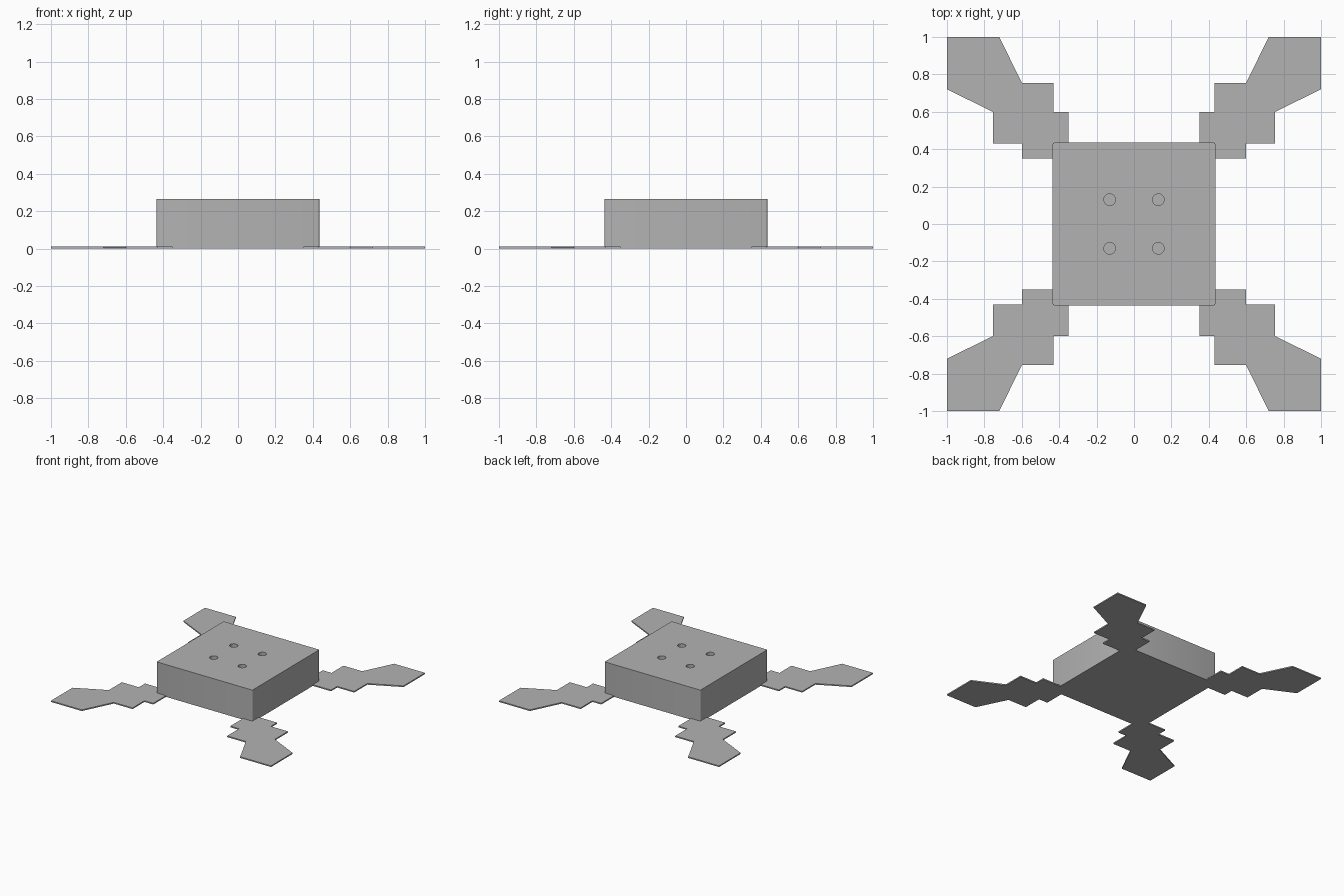
import bpy, bmesh
from mathutils import Matrix

if "Cube" in bpy.data.objects:
    bpy.data.objects.remove(bpy.data.objects["Cube"])

HALF, HEIGHT, THICK = 0.435, 0.265, 0.01

grey = bpy.data.materials.new("light_grey")
grey.diffuse_color = (0.45, 0.45, 0.45, 1)
grey.use_nodes = True
grey.node_tree.nodes["Principled BSDF"].inputs["Base Color"].default_value = grey.diffuse_color


def make_object(name, bm):
    bmesh.ops.recalc_face_normals(bm, faces=bm.faces)
    mesh = bpy.data.meshes.new(name)
    bm.to_mesh(mesh)
    bm.free()
    mesh.materials.append(grey)
    obj = bpy.data.objects.new(name, mesh)
    bpy.context.collection.objects.link(obj)
    return obj


# Square block with slightly rounded upright edges
bm = bmesh.new()
bmesh.ops.create_cube(bm, size=1, matrix=Matrix.Translation((0, 0, HEIGHT / 2))
                      @ Matrix.Diagonal((2 * HALF, 2 * HALF, HEIGHT, 1)))
upright = [e for e in bm.edges if abs(e.verts[0].co.z - e.verts[1].co.z) > 0.1]
bmesh.ops.bevel(bm, geom=upright, offset=0.01, segments=4, profile=0.5, affect='EDGES')
block = make_object("block", bm)

# Four shallow round holes in the top
bm = bmesh.new()
for x in (-0.13, 0.13):
    for y in (-0.13, 0.13):
        bmesh.ops.create_cone(bm, cap_ends=True, segments=32, radius1=0.031, radius2=0.031,
                              depth=0.06, matrix=Matrix.Translation((x, y, HEIGHT)))
cutter = make_object("hole_cutter", bm)
cutter.hide_render = True
cutter.hide_set(True)
cut = block.modifiers.new("holes", 'BOOLEAN')
cut.object = cutter
cut.operation = 'DIFFERENCE'
cut.solver = 'EXACT'

# Thin stepped foot at each corner; the outline is symmetric about its diagonal
half = [(0.35, 0.43), (0.35, 0.6), (0.43, 0.6), (0.43, 0.755), (0.6, 0.755), (0.72, 1)]
outline = [(0.43, 0.43)] + half + [(1, 1)] + [(y, x) for x, y in reversed(half)]
for side, sx in (("left", -1), ("right", 1)):
    for end, sy in (("front", -1), ("back", 1)):
        bm = bmesh.new()
        face = bm.faces.new([bm.verts.new((sx * x, sy * y, 0)) for x, y in outline])
        top = bmesh.ops.extrude_face_region(bm, geom=[face])["geom"]
        bmesh.ops.translate(bm, vec=(0, 0, THICK),
                            verts=[g for g in top if isinstance(g, bmesh.types.BMVert)])
        make_object(f"foot_{end}_{side}", bm)

# Smooth the rounded edges and hole walls, keep the corners sharp
bpy.ops.object.select_all(action='DESELECT')
block.select_set(True)
bpy.context.view_layer.objects.active = block
bpy.ops.object.modifier_apply(modifier="holes")
bpy.ops.object.shade_smooth_by_angle()
